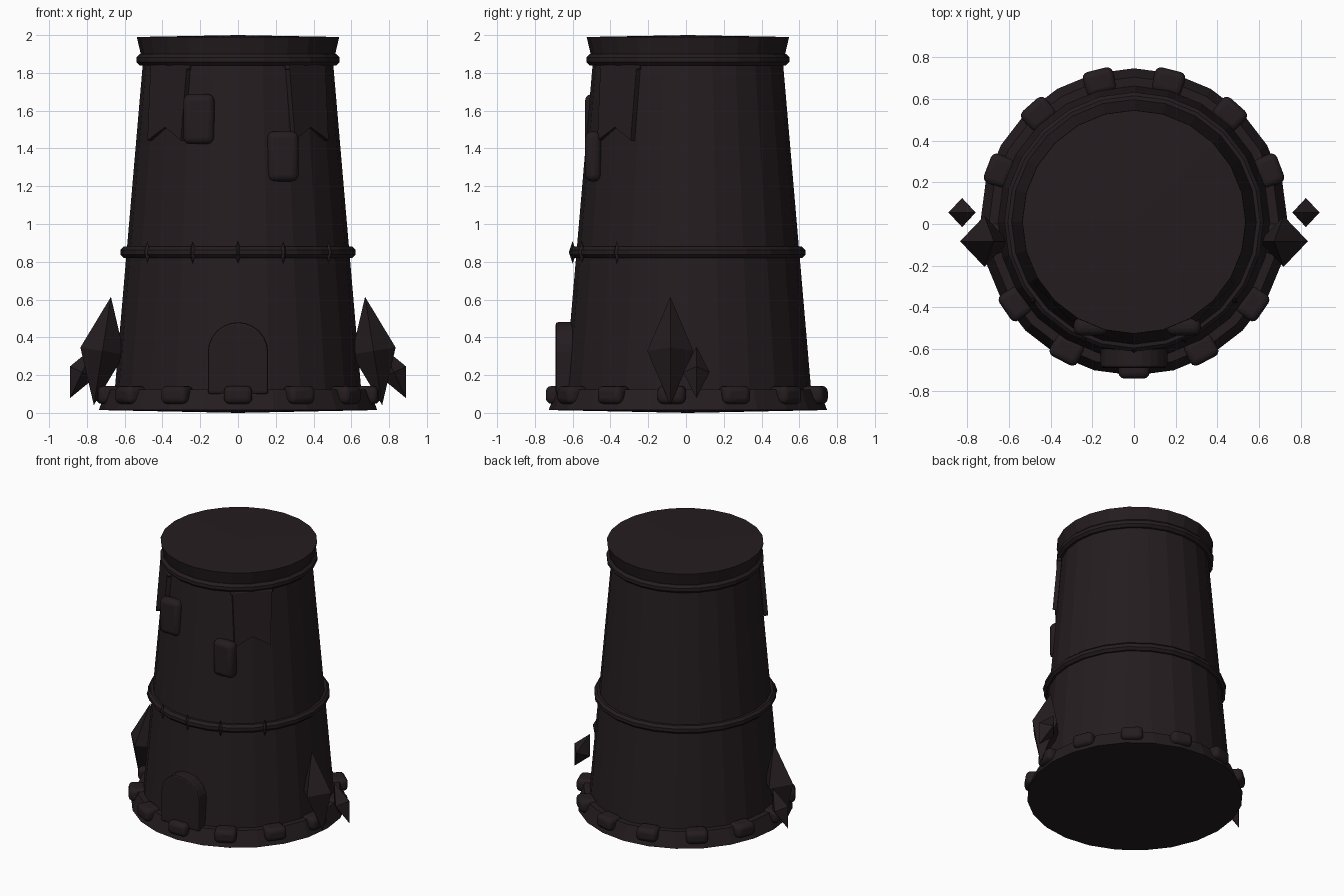
import bpy, bmesh
from math import sin, cos, pi, radians, sqrt, atan2
from mathutils import Matrix, Vector

if "Cube" in bpy.data.objects:
    bpy.data.objects.remove(bpy.data.objects["Cube"])

CY = 0.01      # tower axis offset in y
SIDES = 24

mat = bpy.data.materials.new("dark_stone")
mat.diffuse_color = (0.018, 0.012, 0.014, 1)
mat.use_nodes = True
mat.node_tree.nodes["Principled BSDF"].inputs["Base Color"].default_value = mat.diffuse_color


def finish(name, bm, matrix=Matrix(), bevel=0, segs=2, smooth=None):
    bmesh.ops.recalc_face_normals(bm, faces=bm.faces)
    me = bpy.data.meshes.new(name)
    bm.to_mesh(me)
    bm.free()
    ob = bpy.data.objects.new(name, me)
    bpy.context.collection.objects.link(ob)
    ob.matrix_world = matrix
    me.materials.append(mat)
    if bevel:
        m = ob.modifiers.new("bevel", 'BEVEL')
        m.width, m.segments = bevel, segs
        m.limit_method = 'ANGLE'
    if smooth:
        bpy.context.view_layer.objects.active = ob
        ob.select_set(True)
        bpy.ops.object.shade_smooth_by_angle(angle=radians(smooth))
        ob.select_set(False)
    return ob


def lathe(name, profile, closed=False, smooth=None):
    """Revolve (radius, z) points about the tower axis."""
    bm = bmesh.new()
    rings = []
    for r, z in profile:
        if r == 0:
            rings.append([bm.verts.new((0, CY, z))] * SIDES)
        else:
            rings.append([bm.verts.new((r * sin(2 * pi * i / SIDES), CY - r * cos(2 * pi * i / SIDES), z))
                          for i in range(SIDES)])
    pairs = list(zip(rings, rings[1:])) + ([(rings[-1], rings[0])] if closed else [])
    for a, b in pairs:
        for i in range(SIDES):
            j = (i + 1) % SIDES
            bm.faces.new(list(dict.fromkeys([a[i], a[j], b[j], b[i]])))
    return finish(name, bm, smooth=smooth)


def ring(name, z, major, minor):
    pts = [(major + minor * cos(k * pi / 4 + pi / 8), z + minor * sin(k * pi / 4 + pi / 8)) for k in range(8)]
    return lathe(name, pts, True)


def box(name, size, matrix, bevel):
    bm = bmesh.new()
    bmesh.ops.create_cube(bm, size=1)
    bmesh.ops.scale(bm, vec=size, verts=bm.verts)
    return finish(name, bm, matrix, bevel, 3, 35)


def plate(name, outline, y0, y1, matrix=Matrix(), bevel=0):
    """Extrude an (x, z) outline from y0 to y1."""
    bm = bmesh.new()
    f = bm.faces.new([bm.verts.new((x, y0, z)) for x, z in outline])
    ext = bmesh.ops.extrude_face_region(bm, geom=[f])
    bmesh.ops.translate(bm, vec=(0, y1 - y0, 0),
                        verts=[v for v in ext["geom"] if isinstance(v, bmesh.types.BMVert)])
    return finish(name, bm, matrix, bevel)


def diamond(name, centre, half, rot=Matrix()):
    bm = bmesh.new()
    w, d, h = half
    eq = [bm.verts.new(p) for p in ((w, 0, 0), (0, d, 0), (-w, 0, 0), (0, -d, 0))]
    for z in (h, -h):
        tip = bm.verts.new((0, 0, z))
        for i in range(4):
            bm.faces.new((eq[i], eq[(i + 1) % 4], tip))
    return finish(name, bm, Matrix.Translation(centre) @ rot)


def around(angle):
    """Frame on the tower axis; local -y points outward, angle 0 = front."""
    return Matrix.Translation((0, CY, 0)) @ Matrix.Rotation(angle, 4, 'Z')


# Tower shell
lathe("base_skirt", [(0, 0), (0.737, 0.015), (0.695, 0.125), (0, 0.125)])
lathe("tower_body", [(0, 0.08), (0.656, 0.08), (0.503, 1.86), (0, 1.86)])
lathe("crown", [(0, 1.85), (0.503, 1.85), (0.536, 1.99), (0, 2.0)])
ring("middle_band", 0.85, 0.593, 0.032)
ring("top_band", 1.87, 0.508, 0.032)

# Foundation stones
for i in range(13):
    box(f"base_stone_{i}", (0.15, 0.12, 0.095),
        around(2 * pi * i / 13) @ Matrix.Translation((0, -0.692, 0.095)), 0.03)

# Arched door
arch = [(0.16 * cos(pi * k / 12), 0.32 + 0.16 * sin(pi * k / 12)) for k in range(13)]
plate("door", [(0.16, 0.1)] + arch + [(-0.16, 0.1)], -0.69, -0.56, bevel=0.012)

# Window blocks
for name, x, z in (("window_left", -0.207, 1.555), ("window_right", 0.238, 1.358)):
    box(name, (0.165, 0.085, 0.265), Matrix.Translation((x, -0.492, z)), 0.035)

# Studs on the middle band
for i, x in enumerate((-0.48, -0.24, 0, 0.24, 0.48)):
    y = -sqrt(0.61 ** 2 - x * x)
    diamond(f"stud_{i}", (x, y + CY, 0.85), (0.02, 0.02, 0.06), Matrix.Rotation(atan2(x, -y), 4, 'Z'))

# Swallow-tail banners with rods, leaning with the wall
tail = [(-0.135, 0), (0.135, 0), (0.125, -0.39), (0, -0.32), (-0.125, -0.39)]
for side, s in (("left", -1), ("right", 1)):
    m = around(s * pi / 4) @ Matrix.Translation((0, -0.505, 1.83)) @ Matrix.Rotation(radians(-4.9), 4, 'X')
    plate(f"banner_{side}", tail, -0.015, 0.015, m)
    box(f"banner_rod_{side}", (0.29, 0.03, 0.025), m, 0.008)

# Crystals beside the door, mirrored
for side, s in (("left", -1), ("right", 1)):
    diamond(f"large_crystal_{side}", (s * 0.718, -0.083, 0.328), (0.118, 0.122, 0.29),
            Matrix.Rotation(radians(-9 * s), 4, 'Y'))
    diamond(f"small_crystal_{side}", (s * 0.825, 0.055, 0.215), (0.072, 0.07, 0.15),
            Matrix.Rotation(radians(-25 * s), 4, 'Y'))
